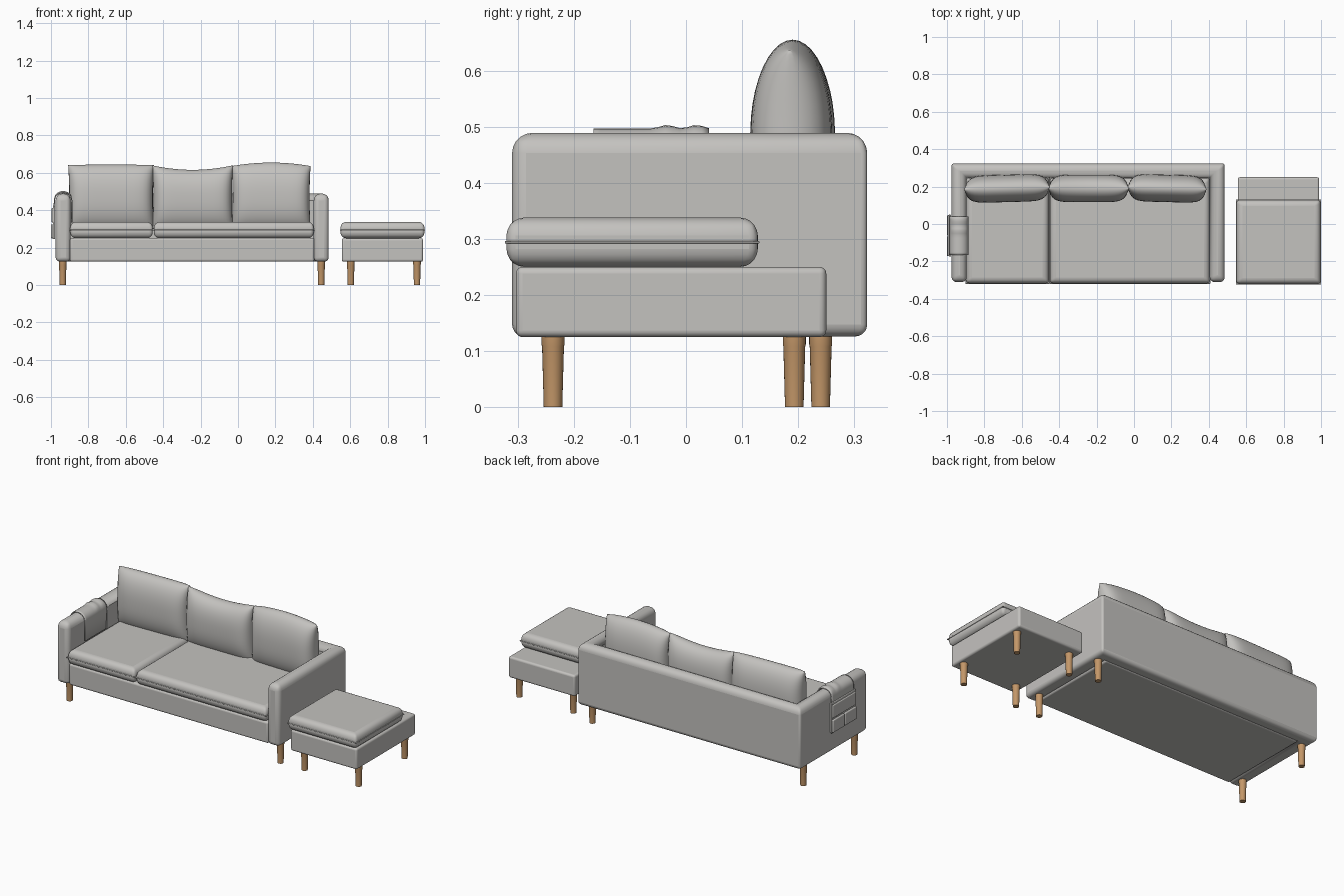
import bpy, bmesh, math

cube = bpy.data.objects.get("Cube")
if cube:
    bpy.data.objects.remove(cube, do_unlink=True)


def material(name, rgb):
    m = bpy.data.materials.new(name)
    m.use_nodes = True
    m.diffuse_color = (*rgb, 1)
    m.node_tree.nodes["Principled BSDF"].inputs["Base Color"].default_value = (*rgb, 1)
    return m


FABRIC = material("grey fabric", (0.55, 0.54, 0.52))
WOOD = material("light wood", (0.55, 0.31, 0.14))


def finish(name, bm, mat, angle=40):
    bmesh.ops.recalc_face_normals(bm, faces=bm.faces)
    me = bpy.data.meshes.new(name)
    bm.to_mesh(me)
    bm.free()
    me.materials.append(mat)
    ob = bpy.data.objects.new(name, me)
    bpy.context.collection.objects.link(ob)
    bpy.ops.object.select_all(action="DESELECT")
    bpy.context.view_layer.objects.active = ob
    ob.select_set(True)
    bpy.ops.object.shade_smooth_by_angle(angle=math.radians(angle))
    return ob


def prism(name, outline, z0, z1, width, weight, segments=5):
    """Extruded outline whose edges are rounded by weight(midpoint, is_vertical)."""
    bm = bmesh.new()
    face = bm.faces.new([bm.verts.new((x, y, z0)) for x, y in outline])
    top = bmesh.ops.extrude_face_region(bm, geom=[face])["geom"]
    for v in top:
        if isinstance(v, bmesh.types.BMVert):
            v.co.z = z1
    layer = bm.edges.layers.float.new("bevel_weight_edge")
    for e in bm.edges:
        a, b = (v.co for v in e.verts)
        e[layer] = weight((a + b) / 2, abs(a.z - b.z) > 0.001)
    ob = finish(name, bm, FABRIC)
    mod = ob.modifiers.new("rounding", "BEVEL")
    mod.limit_method = "WEIGHT"
    mod.width = width
    mod.segments = segments
    return ob


def block(name, x0, x1, y0, y1, z0, z1, width, upright=1.0):
    return prism(name, [(x0, y0), (x1, y0), (x1, y1), (x0, y1)], z0, z1, width,
                 lambda p, vertical: upright if vertical else 1.0)


def cushion(name, x0, x1, y0, y1, z0=0.25, z1=0.338):
    e = 0.003
    block(name, x0 + e, x1 - e, y0 + e, y1 - e, z0, z1, 0.032, 0.5)
    mid = (z0 + z1) / 2
    block(name + "_seam", x0, x1, y0, y1, mid - 0.002, mid + 0.002, 0.0015)


def leg(name, x, y):
    bm = bmesh.new()
    rings = []
    for r, z in ((0.0165, 0), (0.0195, 0.108), (0.0205, 0.112), (0.0205, 0.135)):
        rings.append([bm.verts.new((x + r * math.cos(k * math.tau / 24),
                                    y + r * math.sin(k * math.tau / 24), z)) for k in range(24)])
    for a, b in zip(rings, rings[1:]):
        for k in range(24):
            bm.faces.new((a[k], a[k - 1], b[k - 1], b[k]))
    bm.faces.new(rings[0])
    bm.faces.new(rings[-1])
    finish(name, bm, WOOD)


def pillow(name, x0, x1, top, bulge, lean=0.0):
    """Two puffed sheets meeting at a pinched seam."""
    n, bottom, depth = 22, 0.30, 0.073
    bm = bmesh.new()
    steps = [math.sin((i / n - 0.5) * math.pi) for i in range(n + 1)]
    for side in (-1, 1):
        grid = []
        for v in steps:
            row = []
            for u in steps:
                puff = max(0, (1 - abs(u) ** 7) * (1 - abs(v) ** 2.4)) ** 0.5
                t = (v + 1) / 2
                x = (x0 + x1) / 2 + (x1 - x0) / 2 * u * (1 - 0.025 * (1 - v * v))
                z = bottom + t * (top - bottom) + t ** 3 * bulge * (1 - u * u)
                row.append(bm.verts.new((x, 0.19 + lean * u + side * depth * puff, z)))
            grid.append(row)
        for a, b in zip(grid, grid[1:]):
            for k in range(n):
                bm.faces.new((a[k], a[k + 1], b[k + 1], b[k]))
    bmesh.ops.remove_doubles(bm, verts=bm.verts, dist=0.0005)
    finish(name, bm, FABRIC, 70)


# Arms and back as one continuous shell
L, R, F, B, T = -0.975, 0.485, -0.31, 0.323, 0.08


def shell_weight(p, vertical):
    if vertical:
        return 0.7 if p.y < 0 else (0.3 if p.y > 0.3 else 0.0)
    return 1.0 if p.z > 0.3 else 0.6


prism("arms_and_back",
      [(L, F), (L + T, F), (L + T, B - T + 0.005), (R - T, B - T + 0.005),
       (R - T, F), (R, F), (R, B), (L, B)], 0.126, 0.489, 0.036, shell_weight)

# Sofa base and seat
block("sofa_base", -0.898, 0.408, -0.302, 0.26, 0.125, 0.252, 0.012)
cushion("seat_cushion_right", -0.9, -0.453, -0.32, 0.25)
cushion("seat_cushion_left", -0.453, 0.408, -0.32, 0.25)

# Back pillows
pillow("back_pillow_right", -0.908, -0.45, 0.642, 0.002, 0.006)
pillow("back_pillow_middle", -0.458, -0.027, 0.64, -0.024)
pillow("back_pillow_left", -0.034, 0.388, 0.636, 0.019, -0.005)

# Footstool
block("footstool_base", 0.555, 0.99, -0.303, 0.25, 0.125, 0.25, 0.012)
cushion("footstool_cushion", 0.545, 1.0, -0.323, 0.131)

# Legs
for group, xs, ys in (("sofa_leg", (-0.937, 0.445), (-0.237, 0.24)),
                      ("footstool_leg", (0.603, 0.957), (-0.237, 0.193))):
    for i, x in enumerate(xs):
        for j, y in enumerate(ys):
            leg(f"{group}_{('right', 'left')[i]}_{('front', 'back')[j]}", x, y)

# Cloth organiser draped over the right arm
bm = bmesh.new()
arc = [(-0.935 + 0.046 * math.cos(a), 0.454 + 0.040 * math.sin(a))
       for a in (k * math.pi / 12 for k in range(13))]
path = [(-0.889, 0.335)] + arc + [(-0.985, 0.40), (-0.986, 0.245)]
rows = []
for k in range(17):
    y = -0.165 + 0.205 * k / 16
    wave = 0.006 * math.sin((y + 0.06) * 60) ** 2 if y > -0.06 else 0
    rows.append([bm.verts.new((x, y, z + (wave if z > 0.47 else 0))) for x, z in path])
for a, b in zip(rows, rows[1:]):
    for k in range(len(path) - 1):
        bm.faces.new((a[k], a[k + 1], b[k + 1], b[k]))
drape = finish("organiser_drape", bm, FABRIC)
solid = drape.modifiers.new("thickness", "SOLIDIFY")
solid.thickness = 0.006
solid.offset = 0

# Organiser pockets on the outer side
block("organiser_panel", -0.99, -0.978, -0.175, 0.05, 0.245, 0.425, 0.004)
block("organiser_upper_pocket", -0.997, -0.985, -0.172, 0.047, 0.335, 0.412, 0.005)
for i, (y0, y1) in enumerate(((-0.172, -0.065), (-0.06, 0.047))):
    block(f"organiser_lower_pocket_{i + 1}", -1.0, -0.985, y0, y1, 0.25, 0.325, 0.006)
